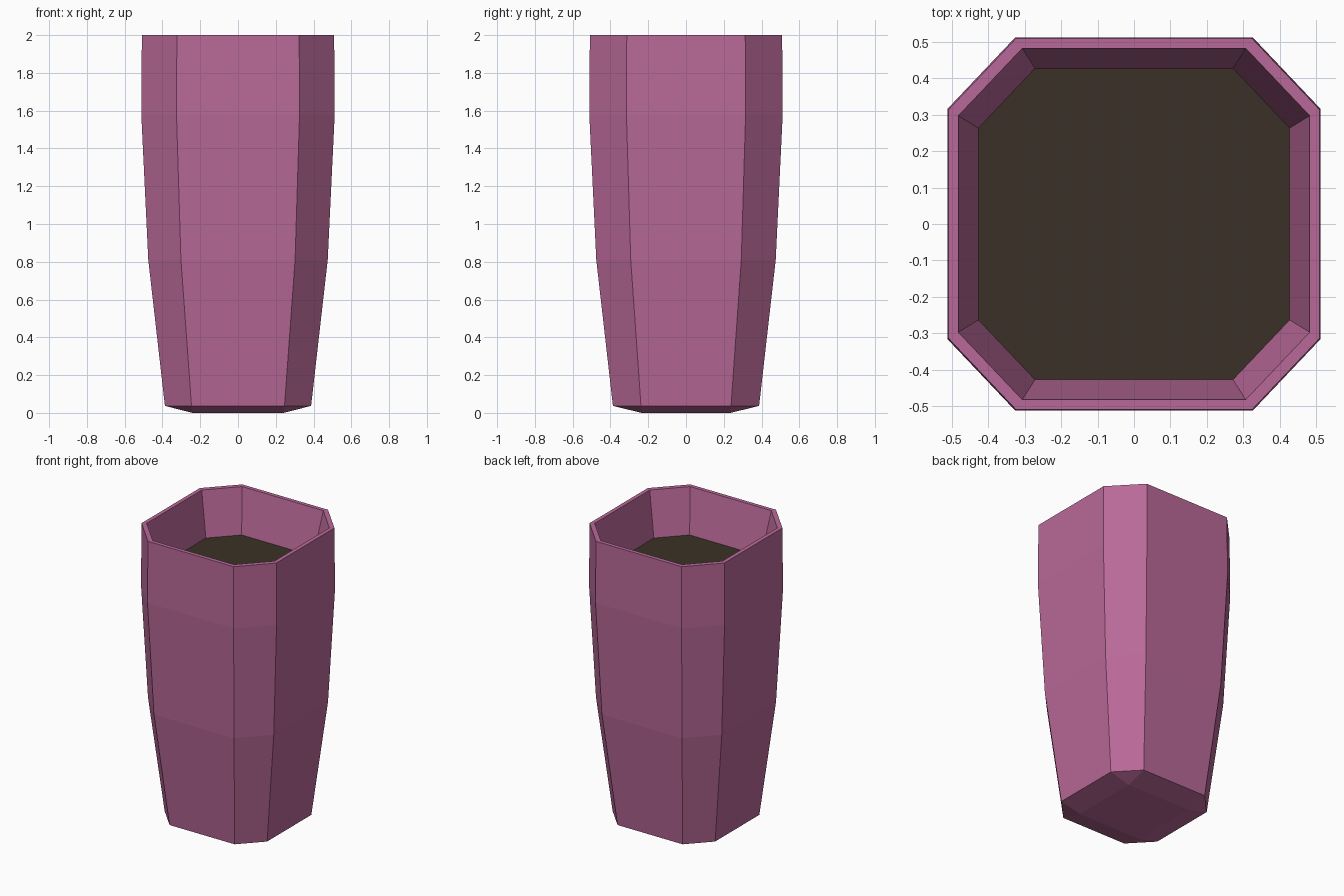
import bpy
import bmesh

cube = bpy.data.objects.get("Cube")
if cube:
    bpy.data.objects.remove(cube, do_unlink=True)


def make_material(name, color):
    mat = bpy.data.materials.new(name)
    mat.use_nodes = True
    mat.diffuse_color = color
    mat.node_tree.nodes["Principled BSDF"].inputs["Base Color"].default_value = color
    return mat


def octagon(bm, half, z):
    """Square ring of the given half width with chamfered corners."""
    a, b = half * 0.636, half * 0.616
    points = [(a, -half), (half, -b), (half, b), (a, half),
              (-a, half), (-half, b), (-half, -b), (-a, -half)]
    return [bm.verts.new((x, y, z)) for x, y in points]


def finish(bm, name, mat):
    mesh = bpy.data.meshes.new(name)
    bm.to_mesh(mesh)
    bm.free()
    mesh.materials.append(mat)
    obj = bpy.data.objects.new(name, mesh)
    bpy.context.collection.objects.link(obj)
    return obj


mauve = make_material("mauve glaze", (0.485, 0.141, 0.314, 1))
earth = make_material("dark soil", (0.044, 0.031, 0.020, 1))

SOIL_Z, SOIL_HALF = 1.70, 0.427

# Pot wall: outside from foot to rim, over the rim and down to the soil
profile = [(0.387, 0.037), (0.475, 0.81), (0.512, 1.58), (0.509, 2.0),
           (0.482, 2.0), (SOIL_HALF, SOIL_Z)]
bm = bmesh.new()
rings = [octagon(bm, half, z) for half, z in profile]
for low, high in zip(rings, rings[1:]):
    for i in range(8):
        j = (i + 1) % 8
        bm.faces.new((low[i], low[j], high[j], high[i]))

# Foot: small square base, with triangles up to the chamfered corners
foot = [bm.verts.new((sx * 0.24, sy * 0.235, 0))
        for sx, sy in ((1, -1), (1, 1), (-1, 1), (-1, -1))]
bm.faces.new(foot[::-1])
base = rings[0]
for k in range(4):
    n = (k + 1) % 4
    bm.faces.new((foot[k], base[2 * k + 1], base[2 * k]))
    bm.faces.new((foot[k], foot[n], base[2 * n], base[2 * k + 1]))
finish(bm, "pot", mauve)

# Soil surface closing the inside of the pot
bm = bmesh.new()
bm.faces.new(octagon(bm, SOIL_HALF, SOIL_Z))
finish(bm, "soil", earth)
